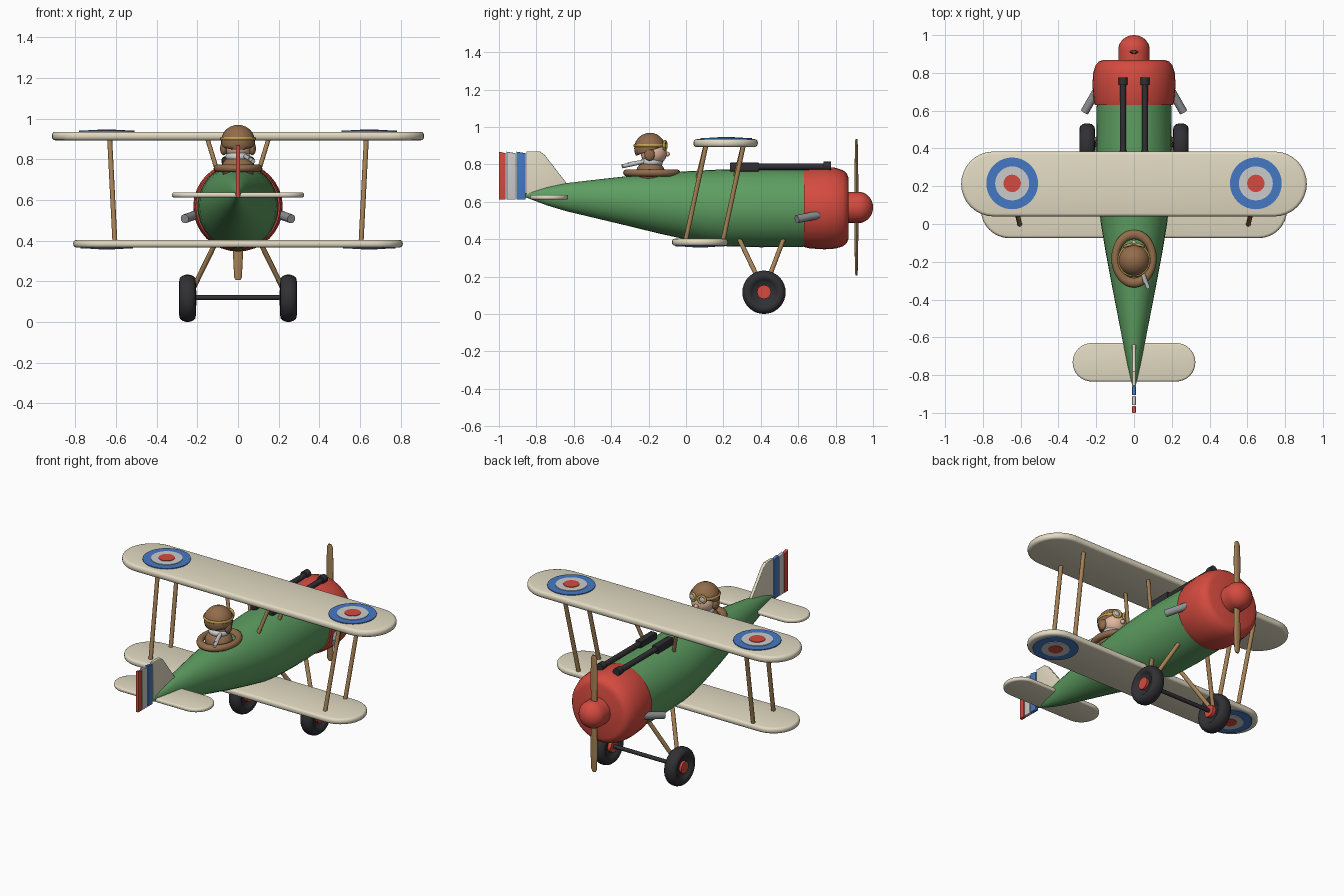
import bpy, bmesh
from math import sin, cos, pi, radians
from mathutils import Vector, Matrix

if "Cube" in bpy.data.objects:
    bpy.data.objects.remove(bpy.data.objects["Cube"])

COLORS = dict(green=(.11, .34, .12), red=(.66, .07, .05), cream=(.76, .70, .54), wood=(.38, .22, .09),
              leather=(.29, .15, .07), dark=(.03, .03, .035), blue=(.06, .19, .55), white=(.6, .6, .6),
              skin=(.75, .48, .35), gold=(.55, .35, .09), metal=(.27, .28, .29))
MATS = {}
for n, c in COLORS.items():
    MATS[n] = bpy.data.materials.new(n)
    MATS[n].diffuse_color = (*c, 1)


def finish(ob, name, mat, angle=35):
    ob.name = name
    ob.data.materials.append(MATS[mat])
    bpy.ops.object.select_all(action='DESELECT')
    ob.select_set(True)
    bpy.context.view_layer.objects.active = ob
    bpy.ops.object.shade_smooth_by_angle(angle=radians(angle))
    return ob


def from_bm(bm, name, mat, angle=35):
    bmesh.ops.recalc_face_normals(bm, faces=bm.faces)
    me = bpy.data.meshes.new(name)
    bm.to_mesh(me)
    bm.free()
    ob = bpy.data.objects.new(name, me)
    bpy.context.collection.objects.link(ob)
    return finish(ob, name, mat, angle)


def loft(name, stations, mat, loc=(0, 0, 0), rot=(0, 0, 0), n=32, angle=35):
    """Elliptical rings along y; each station is (y, rx, rz, z offset)."""
    bm = bmesh.new()
    rings = []
    for y, rx, rz, zc in stations:
        rings.append([bm.verts.new((rx * cos(2 * pi * i / n), y, zc + rz * sin(2 * pi * i / n))) for i in range(n)])
    for a, b in zip(rings, rings[1:]):
        for i in range(n):
            bm.faces.new((a[i], a[(i + 1) % n], b[(i + 1) % n], b[i]))
    bm.faces.new(rings[0])
    bm.faces.new(rings[-1])
    ob = from_bm(bm, name, mat, angle)
    ob.location, ob.rotation_euler = loc, rot
    return ob


def lathe(name, prof, mat, **kw):
    return loft(name, [(y, r, r, 0) for y, r in prof], mat, **kw)


def plate(name, pts, lo, hi, mat, bevel, side=False):
    """Extruded outline in the xy plane, or in the yz plane when side is set."""
    bm = bmesh.new()
    put = (lambda a, b, t: (t, a, b)) if side else (lambda a, b, t: (a, b, t))
    low = [bm.verts.new(put(a, b, lo)) for a, b in pts]
    top = [bm.verts.new(put(a, b, hi)) for a, b in pts]
    caps = [bm.faces.new(low), bm.faces.new(top)]
    for i in range(len(pts)):
        j = (i + 1) % len(pts)
        bm.faces.new((low[i], low[j], top[j], top[i]))
    rim = list({e for f in caps for e in f.edges})
    bmesh.ops.recalc_face_normals(bm, faces=bm.faces)
    bmesh.ops.bevel(bm, geom=rim, offset=bevel, segments=3, profile=.5, affect='EDGES')
    return from_bm(bm, name, mat)


def wing(name, half, yc, r, lo, hi):
    pts = []
    for s in (0, 1):
        for i in range(17):
            a = -pi / 2 + pi * i / 16 + s * pi
            pts.append(((half - r) * (1 - 2 * s) + r * cos(a), yc + r * sin(a)))
    return plate(name, pts, lo, hi, 'cream', (hi - lo) * .4)


def rod(name, a, b, r, mat, n=12):
    a, b = Vector(a), Vector(b)
    d = b - a
    bpy.ops.mesh.primitive_cylinder_add(vertices=n, radius=r, depth=d.length, location=(a + b) / 2,
                                        rotation=d.to_track_quat('Z', 'Y').to_euler())
    return finish(bpy.context.object, name, mat, 50)


def ball(name, loc, size, mat):
    bpy.ops.mesh.primitive_uv_sphere_add(segments=24, ring_count=14, radius=1, location=loc)
    bpy.context.object.scale = size
    return finish(bpy.context.object, name, mat)


def ring(name, loc, R, r, mat, scale=(1, 1, 1), rot=(0, 0, 0)):
    bpy.ops.mesh.primitive_torus_add(major_radius=R, minor_radius=r, major_segments=32, minor_segments=10,
                                     location=loc, rotation=rot)
    bpy.context.object.scale = scale
    return finish(bpy.context.object, name, mat, 60)


# Fuselage, cowl, spinner, propeller
loft('fuselage', [(-.86, .008, .01, .635), (-.74, .036, .05, .63), (-.64, .056, .075, .625),
                  (-.46, .091, .107, .614), (-.3, .122, .135, .604), (-.15, .15, .16, .592), (0, .175, .182, .581),
                  (.12, .189, .198, .572), (.22, .196, .206, .568), (.4, .2, .209, .566), (.64, .197, .206, .566)], 'green')
lathe('cowl', [(.63, .19), (.63, .207), (.66, .215), (.74, .22), (.80, .216), (.84, .203), (.86, .186), (.868, .165)],
      'red', loc=(0, 0, .566))
lathe('spinner', [(.86, .083), (.92, .083)] + [(.92 + .08 * sin(a * pi / 16), .083 * cos(a * pi / 16) + .001)
      for a in range(1, 9)], 'red', loc=(0, 0, .57), n=24)
blade = [(.365, .011, .005), (.35, .019, .007), (.25, .024, .009), (.1, .021, .011)]
loft('propeller', [(-l, w, t, 0) for l, w, t in blade] + [(l, w, t, 0) for l, w, t in blade[::-1]],
     'wood', loc=(0, .911, .57), rot=(pi / 2, 0, 0), n=16)

# Wings and tail
wing('upper_wing', .915, .212, .172, .893, .935)
wing('lower_wing', .81, .075, .15, .366, .403)
wing('tailplane', .325, -.732, .102, .612, .637)
plate('fin', [(-.854, .63), (-.854, .87), (-.782, .87), (-.755, .85), (-.635, .695), (-.635, .65)],
      -.01, .01, 'cream', .004, True)
for name, y0, y1, mat in (('blue', -.906, -.858, 'blue'), ('white', -.959, -.911, 'white'), ('red', -1, -.964, 'red')):
    plate('rudder_stripe_' + name, [(y0, .612), (y1, .612), (y1, .86), (y0, .868)], -.01, .01, mat, .003, True)

for s in (-1, 1):
    # Wing roundels
    for i, (r, mat) in enumerate(((.137, 'blue'), (.09, 'white'), (.046, 'red'))):
        h = .004 + .003 * i
        rod('upper_roundel_' + mat, (s * .645, .215, .93), (s * .645, .215, .936 + h), r, mat, 40)
        rod('lower_roundel_' + mat, (s * .645, .075, .37), (s * .645, .075, .365 - h), r * .9 if i else .13, mat, 40)
    # Wing struts
    for y in (0, .2):
        rod('wing_strut', (s * .605, y - .003, .39), (s * .631, y + .108, .905), .0125, 'wood')
        rod('cabane_strut', (s * .095, y + .06, .72), (s * .152, y + .105, .905), .011, 'wood')
    # Landing gear
    for y in (.28, .525):
        rod('gear_strut', (s * .1, y, .41), (s * .24, .417, .125), .0125, 'wood')
    tyre = [(.022, .06), (.03, .066), (.041, .083), (.038, .1), (.025, .111), (.009, .116)]
    lathe('wheel', [(-t, r) for t, r in tyre] + [(t, r) for t, r in tyre[::-1]], 'dark',
          loc=(s * .248, .417, .1165), rot=(0, 0, pi / 2), angle=60)
    rod('wheel_hub', (s * .205, .417, .118), (s * .285, .417, .118), .037, 'red', 20)
    # Guns and exhausts
    x = s * .058
    plate('gun_receiver', [(x - .02, .235), (x + .02, .235), (x + .02, .39), (x - .02, .39)], .762, .81, 'dark', .005)
    rod('gun_barrel', (x, .38, .788), (x, .75, .788), .0165, 'dark', 16)
    rod('gun_muzzle', (x, .735, .791), (x, .775, .791), .024, 'dark', 16)
    rod('exhaust', (s * .195, .71, .531), (s * .262, .592, .507), .022, 'metal', 16)
rod('axle', (-.25, .417, .12), (.25, .417, .12), .012, 'dark')

# Cockpit rim and pilot
ring('cockpit_rim', (0, -.183, .755), .1, .02, 'leather', (1, 1.28, 1))
ball('pilot_body', (0, -.19, .755), (.082, .078, .065), 'leather')
ring('scarf', (0, -.185, .812), .042, .02, 'white')
ball('pilot_head', (0, -.172, .862), (.07, .07, .066), 'skin')
ball('nose', (0, -.1, .855), (.013, .014, .013), 'skin')
helmet = ball('helmet', (0, -.193, .885), (.084, .084, .084), 'leather')
bm = bmesh.new()
bm.from_mesh(helmet.data)
cut = bmesh.ops.bisect_plane(bm, geom=bm.verts[:] + bm.edges[:] + bm.faces[:], plane_co=(0, 0, -.15),
                             plane_no=(0, .35, -1), clear_outer=True)
bmesh.ops.contextual_create(bm, geom=[e for e in cut['geom_cut'] if isinstance(e, bmesh.types.BMEdge)])
bm.to_mesh(helmet.data)
bm.free()
ring('goggle_strap', (0, -.193, .902), .082, .006, 'gold', (1, 1, 1.4))
for s in (-1, 1):
    ball('ear_flap', (s * .07, -.195, .853), (.018, .028, .034), 'leather')
    ring('goggle_rim', (s * .031, -.112, .902), .022, .007, 'gold', rot=(pi / 2, 0, -s * .3))
    ball('goggle_lens', (s * .031, -.114, .902), (.021, .008, .021), 'white')

# Scarf tails
for x, y, z in ((.075, -.34, .79), (.06, -.31, .80)):
    rod('scarf_tail', (.035, -.225, .815), (x, y, z), .011, 'white', 8)

for m in bpy.data.materials:
    if m.users and not m.is_grease_pencil:
        m.use_nodes = True
        m.node_tree.nodes["Principled BSDF"].inputs["Base Color"].default_value = m.diffuse_color
